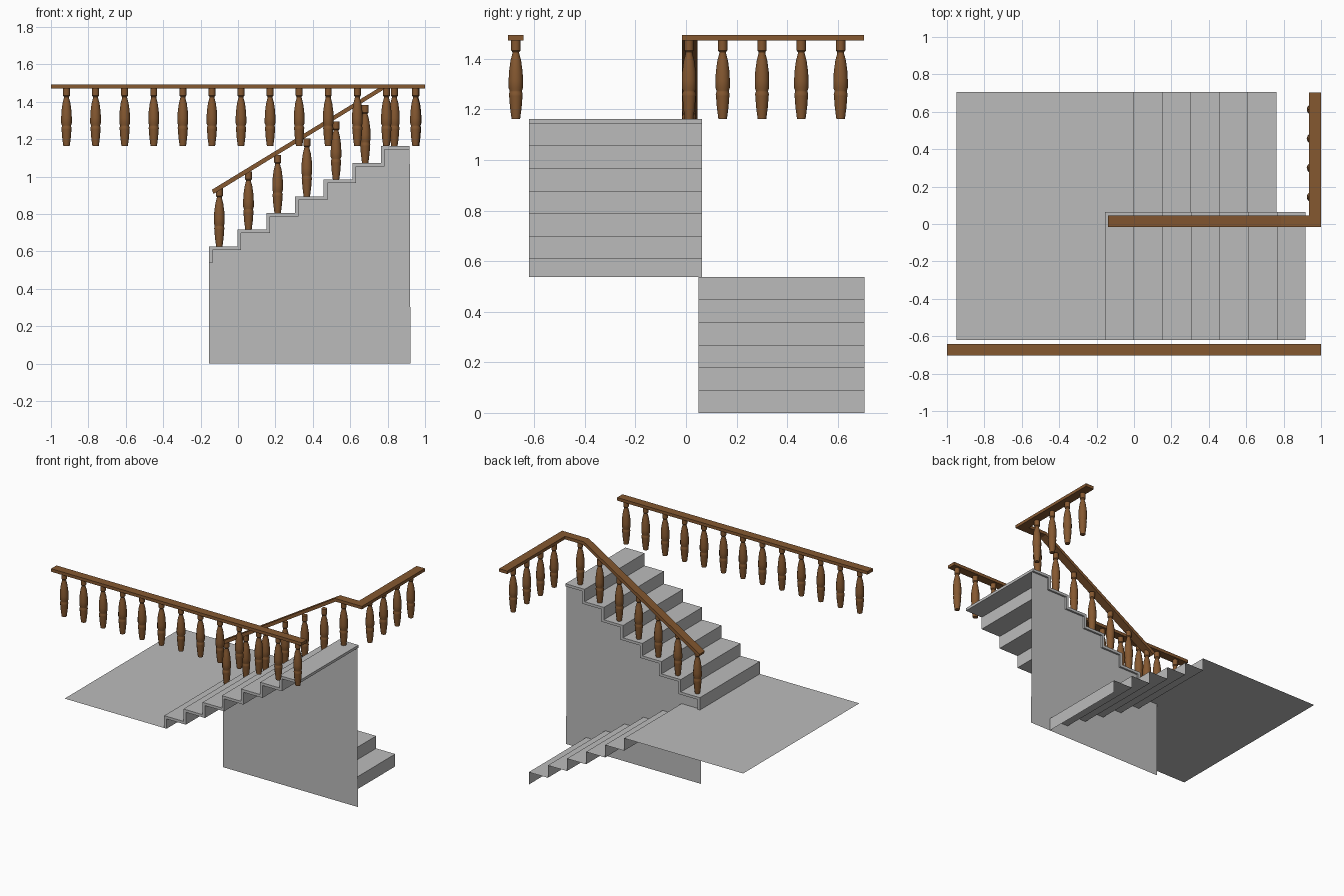
import bpy, bmesh, math

if "Cube" in bpy.data.objects:
    bpy.data.objects.remove(bpy.data.objects["Cube"])

def material(name, rgb):
    m = bpy.data.materials.new(name)
    m.diffuse_color = (*rgb, 1)
    m.use_nodes = True
    m.node_tree.nodes["Principled BSDF"].inputs["Base Color"].default_value = m.diffuse_color
    return m

GREY = material("stair grey", (0.5, 0.5, 0.5))
WOOD = material("brown wood", (0.235, 0.098, 0.03))

def make(name, verts, faces, mat, fix=False):
    me = bpy.data.meshes.new(name)
    me.from_pydata(verts, [], faces)
    if fix:
        bm = bmesh.new()
        bm.from_mesh(me)
        bmesh.ops.recalc_face_normals(bm, faces=bm.faces)
        bm.to_mesh(me)
        bm.free()
    me.materials.append(mat)
    ob = bpy.data.objects.new(name, me)
    bpy.context.collection.objects.link(ob)
    return ob

def ribbon(name, path, y0, y1, mat, closed=False):
    """Sweep an x-z path along y; a closed path becomes a solid strip."""
    n = len(path)
    verts = [(x, y, z) for y in (y0, y1) for x, z in path]
    faces = [(i, (i + 1) % n, n + (i + 1) % n, n + i) for i in range(n if closed else n - 1)]
    if closed:   # end caps built as quads between the top and bottom halves
        for o in (0, n):
            faces += [(o + i, o + i + 1, o + n - 2 - i, o + n - 1 - i) for i in range(n // 2 - 1)]
    return make(name, verts, faces, mat, closed)

RISE, RUN, LAND = 0.0893, 0.1533, 0.538
Y_MID, Y_FRONT, Y_BACK = 0.05, -0.62, 0.705

# Lower flight: thin sheet, six risers climbing towards -x
path = []
for i in range(6):
    x = 0.762 - i * 0.1524
    path += [(x, i * LAND / 6), (x, (i + 1) * LAND / 6)]
ribbon("lower_flight", path, Y_MID, Y_BACK, GREY)

# Landing: thin L-shaped sheet
make("landing", [(-0.95, Y_FRONT, LAND), (-0.155, Y_FRONT, LAND), (-0.155, Y_MID, LAND),
                 (0, Y_MID, LAND), (0, Y_BACK, LAND), (-0.95, Y_BACK, LAND)],
     [(0, 1, 2, 3, 4, 5)], GREY)

# Upper flight: folded slab with seven steps climbing towards +x
T = 0.019
X0, X1 = -0.155, 0.918
outer, inner = [(X0, LAND)], [(X0 + T, LAND)]
for i in range(7):
    z = LAND + (i + 1) * RISE
    xe = X0 + (i + 1) * RUN
    last = i == 6
    outer += [(X0 + i * RUN, z), (X1 if last else xe, z)]
    inner += [(X0 + i * RUN + T, z - T), (X1 if last else xe + T, z - T)]
ribbon("upper_flight", outer + inner[::-1], Y_FRONT, 0.063, GREY, True)

# Wall panel under the upper flight
wall = [(X0, 0), (0.922, 0)] + inner[::-1] + [(X0, LAND)]
make("wall_panel", [(x, Y_MID, z) for x, z in wall], [tuple(range(len(wall)))], GREY)

# Handrails
H0, H1 = 1.472, 1.494
def rail(name, x0, x1, y0, y1):
    ribbon(name, [(x0, H1), (x1, H1), (x1, H0), (x0, H0)], y0, y1, WOOD, True)

rail("front_handrail", -1, 1, -0.703, -0.642)
rail("side_handrail", 0.935, 1, -0.015, 0.703)
ribbon("sloped_handrail", [(-0.14, 0.93), (0.785, H1), (0.935, H1),
                           (0.935, H0), (0.79, H0), (-0.13, 0.908)], -0.015, 0.045, WOOD, True)

# Turned baluster profile: radius, height
PROFILE = [(0.017, 0), (0.023, 0.045), (0.0265, 0.09), (0.0275, 0.098), (0.0245, 0.106),
           (0.0245, 0.112), (0.0285, 0.122), (0.0285, 0.15), (0.027, 0.185), (0.021, 0.23),
           (0.0135, 0.258), (0.0135, 0.264), (0.0185, 0.27), (0.0185, 0.31)]
SIDES = 12
bv = [(r * math.cos(2 * math.pi * k / SIDES), r * math.sin(2 * math.pi * k / SIDES), z)
      for r, z in PROFILE for k in range(SIDES)]
bf = [(j * SIDES + k, j * SIDES + (k + 1) % SIDES, (j + 1) * SIDES + (k + 1) % SIDES, (j + 1) * SIDES + k)
      for j in range(len(PROFILE) - 1) for k in range(SIDES)]
bf += [tuple(range(SIDES))[::-1], tuple(range(len(bv) - SIDES, len(bv)))]

def baluster(name, x, y, z):
    ob = make(name, bv, bf, WOOD)
    ob.location = (x, y, z)
    bpy.ops.object.select_all(action='DESELECT')
    ob.select_set(True)
    bpy.context.view_layer.objects.active = ob
    bpy.ops.object.shade_smooth_by_angle(angle=math.radians(35))

TOP = LAND + 7 * RISE
for i in range(13):
    baluster(f"front_baluster_{i}", -0.917 + i * 0.1555, -0.673, TOP)
for i in range(7):
    baluster(f"stair_baluster_{i}", -0.1 + i * 0.156, 0.012, LAND + (i + 1) * RISE)
for i in range(4):
    baluster(f"side_baluster_{i}", 0.952, 0.145 + i * 0.1555, TOP)
